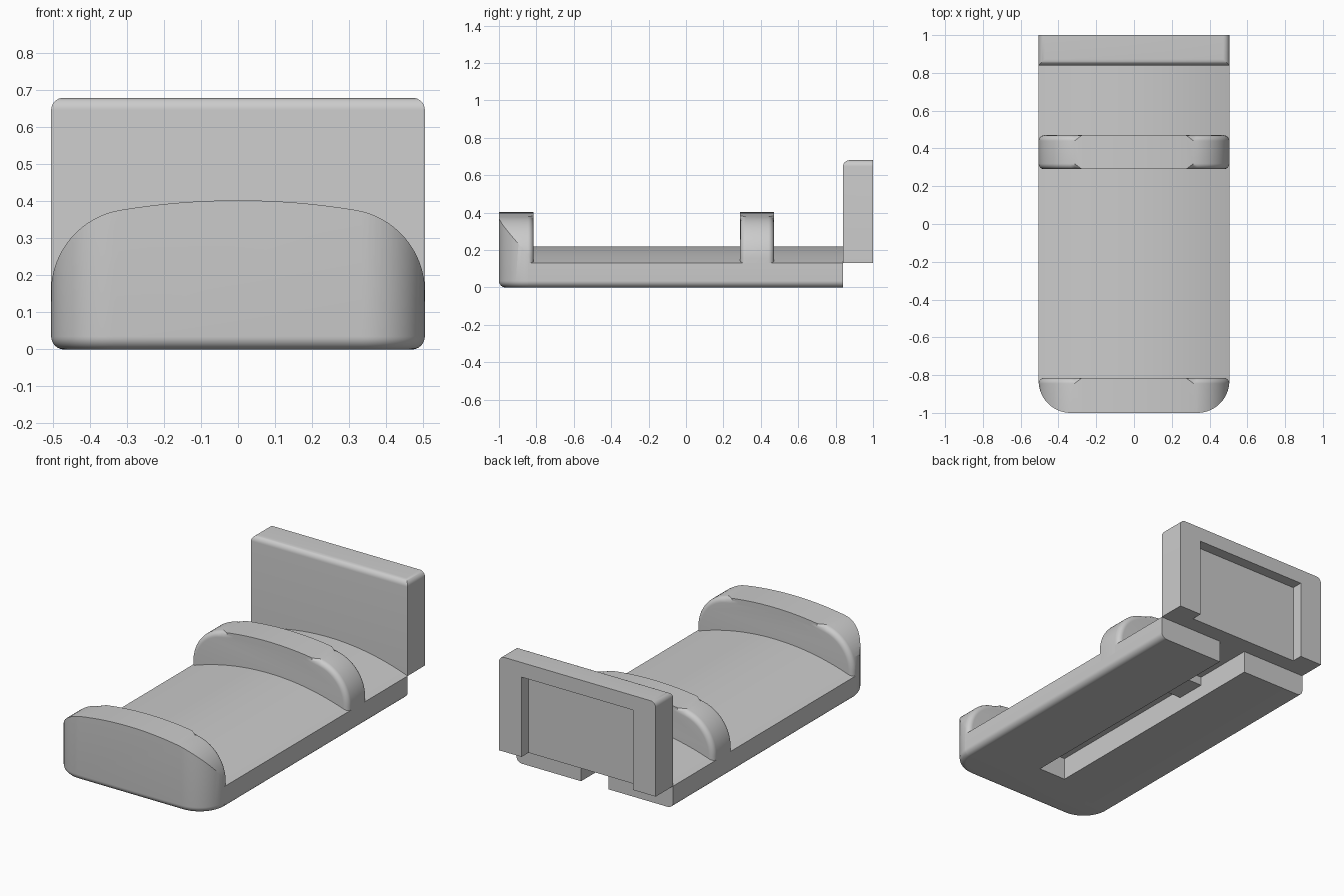
import bpy, bmesh
from math import sin, cos, radians, sqrt

if "Cube" in bpy.data.objects:
    bpy.data.objects.remove(bpy.data.objects["Cube"])

HALF = 0.505      # half width of the bed
SEAT = 0.13       # height where the mattress side ends

grey = bpy.data.materials.new("plain_grey")
grey.use_nodes = True
grey.diffuse_color = (0.6, 0.6, 0.6, 1)
grey.node_tree.nodes["Principled BSDF"].inputs["Base Color"].default_value = (0.6, 0.6, 0.6, 1)


def make(name, bm):
    bmesh.ops.recalc_face_normals(bm, faces=bm.faces)
    mesh = bpy.data.meshes.new(name)
    bm.to_mesh(mesh)
    bm.free()
    obj = bpy.data.objects.new(name, mesh)
    bpy.context.collection.objects.link(obj)
    mesh.materials.append(grey)
    return obj


def extrude_y(points, y0, y1):
    """Solid from an xz outline running from y0 to y1."""
    bm = bmesh.new()
    face = bm.faces.new([bm.verts.new((x, y0, z)) for x, z in points])
    out = bmesh.ops.extrude_face_region(bm, geom=[face])["geom"]
    for v in out:
        if isinstance(v, bmesh.types.BMVert):
            v.co.y = y1
    return bm


def box(x, y0, y1, z0, z1):
    return extrude_y([(-x, z0), (x, z0), (x, z1), (-x, z1)], y0, y1)


def bevel(bm, rule, width, segments=8):
    """Round every edge whose two ends satisfy the rule."""
    edges = [e for e in bm.edges if rule(e.verts[0].co, e.verts[1].co)]
    bmesh.ops.bevel(bm, geom=edges, offset=width, segments=segments,
                    profile=0.5, affect='EDGES', clamp_overlap=True)


def boolean(obj, cutter, operation):
    cutter.hide_render = True
    mod = obj.modifiers.new("cut", 'BOOLEAN')
    mod.object, mod.operation, mod.solver = cutter, operation, 'EXACT'
    bpy.context.view_layer.objects.active = obj
    bpy.ops.object.modifier_apply(modifier=mod.name)
    bpy.data.objects.remove(cutter)


def smooth(obj):
    bpy.ops.object.select_all(action='DESELECT')
    obj.select_set(True)
    bpy.context.view_layer.objects.active = obj
    bpy.ops.object.shade_smooth_by_angle(angle=radians(30))


def mirrored(right_side):
    """Close an outline given from bottom to top on the +x side."""
    return right_side + [(-x, z) for x, z in reversed(right_side) if x > 1e-6]


def crown(half, bottom):
    """Outline with upright sides, round shoulders and a shallow arched top."""
    r, cz, sweep = 0.225, 0.155, 81
    cx = half - r
    pts = [(half, bottom)]
    pts += [(cx + r * cos(radians(sweep * i / 16)), cz + r * sin(radians(sweep * i / 16)))
            for i in range(17)]
    x0, z0 = pts[-1]
    rise = 0.403 - z0
    big = (x0 * x0 + rise * rise) / (2 * rise)
    for i in range(1, 9):
        x = x0 * (1 - i / 8)
        pts.append((x, 0.403 - big + sqrt(big * big - x * x)))
    return mirrored(pts)


# Mattress: arched top, rounded lower edges, long slot underneath
arch = 0.09
big = (HALF ** 2 + arch ** 2) / (2 * arch)
fil = 0.035
side = [(HALF - fil + fil * sin(radians(a)), fil - fil * cos(radians(a)))
        for a in range(0, 91, 10)]
side += [(x, SEAT + arch - big + sqrt(big * big - x * x))
         for x in [HALF * (1 - i / 16) for i in range(17)]]
mattress = make("mattress", extrude_y(mirrored(side), -0.845, 0.84))
boolean(mattress, make("slot_cutter", box(0.088, -0.70, 0.9, -0.1, SEAT)), 'DIFFERENCE')
smooth(mattress)

# Footboard: crowned slab trimmed to a block with rounded front corners
bm = extrude_y(crown(HALF + 0.0005, -0.1), -1.1, -0.815)
bevel(bm, lambda a, b: min(a.y, b.y) > -0.82 and max(a.z, b.z) > 0, 0.03)
footboard = make("footboard", bm)
bm = box(HALF, -1, -0.7, 0, 0.6)
bevel(bm, lambda a, b: max(a.y, b.y) < -0.99 and abs(a.x - b.x) < 0.01, 0.17, 16)
bevel(bm, lambda a, b: max(a.z, b.z) < 0.01 and min(a.y, b.y) < -0.71, fil)
boolean(footboard, make("footboard_trim", bm), 'INTERSECT')
smooth(footboard)

# Bolster: the same crown shape across the mattress, rounded on both faces
bm = extrude_y(crown(HALF, 0.08), 0.29, 0.47)
bevel(bm, lambda a, b: abs(a.y - b.y) < 0.01 and max(a.z, b.z) > 0.1, 0.03)
smooth(make("bolster", bm))

# Headboard: rounded top, recess in the back open at the bottom
bm = box(HALF, 0.84, 1.0, SEAT, 0.68)
bevel(bm, lambda a, b: min(a.z, b.z) > 0.6 and min(a.y, b.y) < 0.9, 0.033)
headboard = make("headboard", bm)
boolean(headboard, make("recess_cutter", box(0.36, 0.936, 1.1, 0, 0.595)), 'DIFFERENCE')
smooth(headboard)
